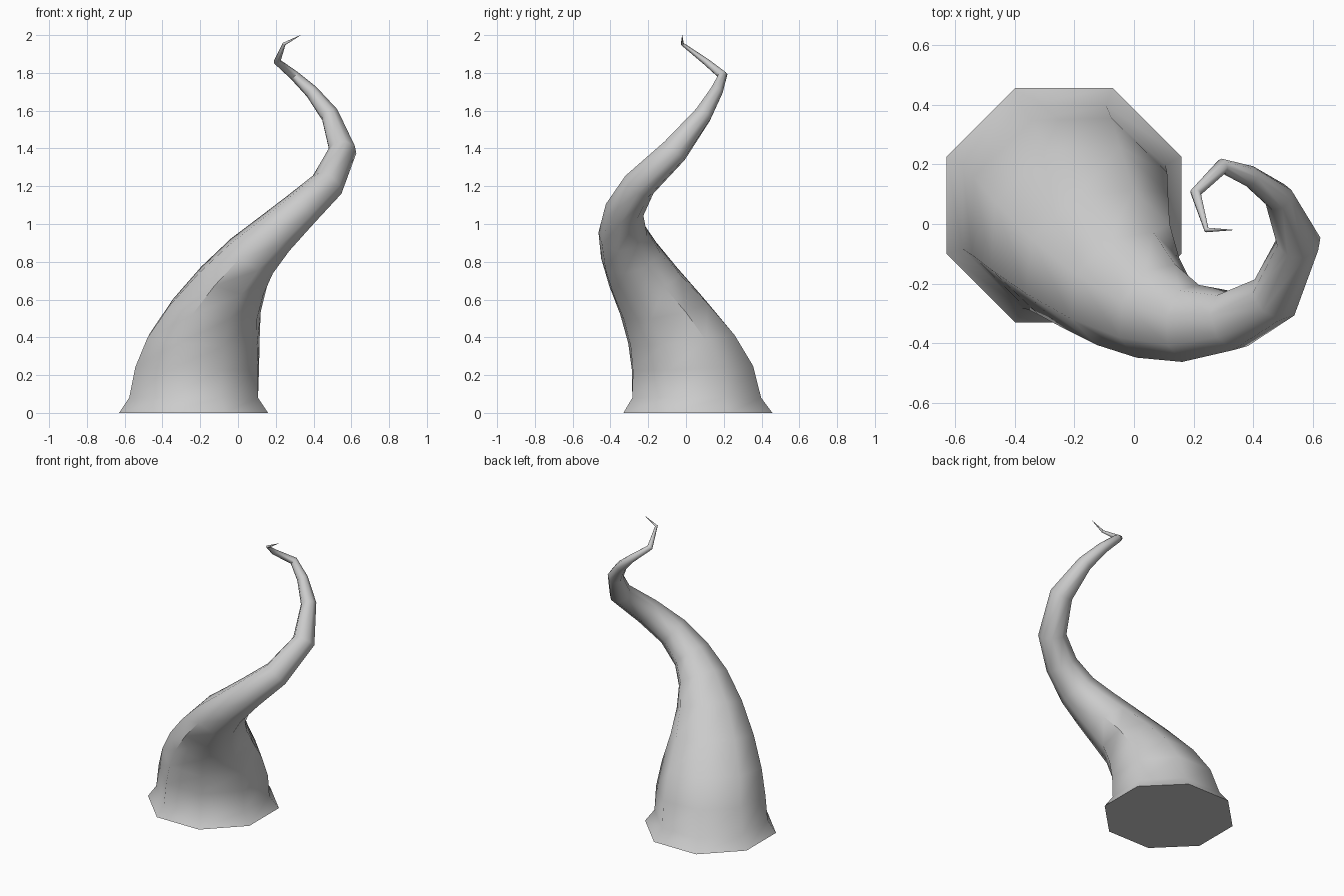
import bpy, bmesh, math
from mathutils import Vector

if "Cube" in bpy.data.objects:
    bpy.data.objects.remove(bpy.data.objects["Cube"])

SIDES = 8
# Each ring: x, y, z, radius, tilt (0 level, 1 square to path), flattening along the lean
PATH = [
    (-0.235, 0.063, 0.00, 0.427, 0.0, 0.00), (-0.235, 0.057, 0.08, 0.369, 0.0, 0.00),
    (-0.216, 0.034, 0.24, 0.350, 0.15, 0.03), (-0.183, -0.024, 0.39, 0.312, 0.25, 0.07),
    (-0.122, -0.117, 0.55, 0.255, 0.4, 0.11), (-0.030, -0.217, 0.70, 0.204, 0.6, 0.11),
    (0.073, -0.292, 0.83, 0.162, 0.85, 0.09), (0.190, -0.334, 0.945, 0.129, 1.0, 0.05),
    (0.330, -0.325, 1.075, 0.104, 1.0, 0.0), (0.472, -0.247, 1.208, 0.090, 1.0, 0.0),
    (0.554, -0.060, 1.388, 0.075, 1.0, 0.0), (0.486, 0.090, 1.578, 0.050, 1.0, 0.0),
    (0.390, 0.160, 1.70, 0.036, 1.0, 0.0), (0.297, 0.194, 1.787, 0.026, 1.0, 0.0),
    (0.207, 0.105, 1.86, 0.019, 1.0, 0.0), (0.244, -0.020, 1.953, 0.009, 1.0, 0.0),
    (0.330, -0.020, 1.999, 0.001, 1.0, 0.0),
]
points = [Vector(p[:3]) for p in PATH]
UP = Vector((0, 0, 1))


def ring_axis(i):
    # The foot stays level, later rings follow the bend
    a = (points[i] - points[max(i - 1, 0)]).normalized()
    b = (points[min(i + 1, len(points) - 1)] - points[i]).normalized()
    return UP.lerp((a + b).normalized(), PATH[i][4]).normalized()


# Octagonal rings carried along the spiral without twisting
bm = bmesh.new()
rings = []
t_prev = UP
u = Vector((1, 0, 0))
for i, p in enumerate(points):
    t = ring_axis(i)
    u = t_prev.rotation_difference(t) @ u
    u = (u - t * u.dot(t)).normalized()
    v = t.cross(u)
    t_prev = t
    radius, flat = PATH[i][3], PATH[i][5]
    across = t.cross(UP).normalized()
    lean = across.cross(t)
    ring = []
    for k in range(SIDES):
        a = math.tau * (k + 0.5) / SIDES
        off = (u * math.cos(a) + v * math.sin(a)) * radius
        off += (across * off.dot(across) * 0.6 - lean * off.dot(lean)) * flat
        ring.append(bm.verts.new(p + off))
    rings.append(ring)

# Skin between rings, then close both ends
for lo, hi in zip(rings, rings[1:]):
    for k in range(SIDES):
        n = (k + 1) % SIDES
        bm.faces.new((lo[k], lo[n], hi[n], hi[k]))
bm.faces.new(list(reversed(rings[0])))
bm.faces.new(rings[-1])
bmesh.ops.recalc_face_normals(bm, faces=bm.faces[:])

mesh = bpy.data.meshes.new("tentacle")
bm.to_mesh(mesh)
bm.free()
tentacle = bpy.data.objects.new("tentacle", mesh)
bpy.context.collection.objects.link(tentacle)

# Smooth sides with a crisp foot edge
bpy.context.view_layer.objects.active = tentacle
tentacle.select_set(True)
bpy.ops.object.shade_smooth_by_angle(angle=math.radians(50))
